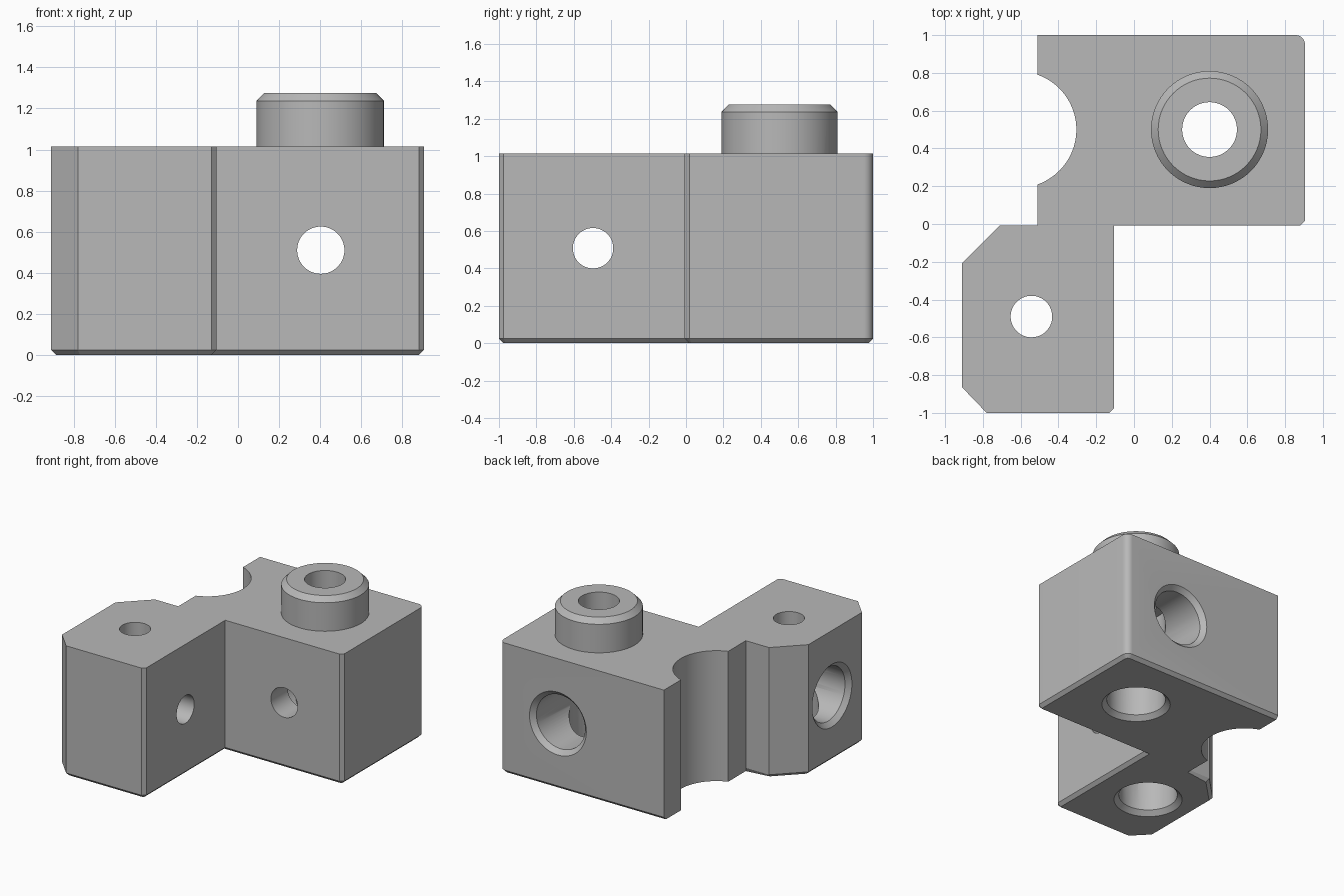
import bpy, bmesh, math
from mathutils import Vector

cube = bpy.data.objects.get("Cube")
if cube:
    bpy.data.objects.remove(cube, do_unlink=True)

grey = bpy.data.materials.new("plain grey")
grey.use_nodes = True
grey.diffuse_color = (0.48, 0.48, 0.48, 1)
grey.node_tree.nodes["Principled BSDF"].inputs["Base Color"].default_value = grey.diffuse_color

HEIGHT = 1.015
CHAMFER = 0.025


def make_object(name, bm):
    bmesh.ops.recalc_face_normals(bm, faces=bm.faces)
    mesh = bpy.data.meshes.new(name)
    bm.to_mesh(mesh)
    bm.free()
    mesh.materials.append(grey)
    obj = bpy.data.objects.new(name, mesh)
    bpy.context.collection.objects.link(obj)
    return obj


def lathe(name, profile, origin, axis, segments=64):
    """Closed solid from (distance along axis, radius) points."""
    bm = bmesh.new()
    turn = Vector((0, 0, 1)).rotation_difference(Vector(axis))
    rings = []
    for dist, radius in profile:
        ring = []
        for i in range(segments):
            a = 2 * math.pi * i / segments
            p = Vector((radius * math.cos(a), radius * math.sin(a), dist))
            ring.append(bm.verts.new(Vector(origin) + turn @ p))
        rings.append(ring)
    for low, high in zip(rings, rings[1:]):
        for i in range(segments):
            j = (i + 1) % segments
            bm.faces.new((low[i], low[j], high[j], high[i]))
    bm.faces.new(rings[0])
    bm.faces.new(rings[-1])
    return make_object(name, bm)


def arc(cx, cy, radius, start, end, steps):
    angles = [math.radians(start + (end - start) * i / steps) for i in range(steps + 1)]
    return [(cx + radius * math.cos(a), cy + radius * math.sin(a)) for a in angles]


def combine(target, tool, operation):
    mod = target.modifiers.new(operation, 'BOOLEAN')
    mod.operation = operation
    mod.solver = 'EXACT'
    mod.object = tool
    bpy.ops.object.select_all(action='DESELECT')
    bpy.context.view_layer.objects.active = target
    target.select_set(True)
    bpy.ops.object.modifier_apply(modifier=mod.name)
    bpy.data.objects.remove(tool, do_unlink=True)


# Block outline: two offset blocks, chamfered corners, round scallop on one side
outline = [(-0.71, -0.007), (-0.91, -0.207), (-0.91, -0.865), (-0.78, -1),
           (-0.13, -1), (-0.105, -0.975), (-0.105, -0.007), (0.88, -0.007),
           (0.905, 0.018)]
outline += arc(0.855, 0.95, 0.05, 0, 90, 8)
outline += [(-0.51, 1)]
outline += arc(-0.613, 0.5, 0.308, 70.5, -70.5, 32)
outline += [(-0.51, -0.007)]

bm = bmesh.new()
base = bm.faces.new([bm.verts.new((x, y, 0)) for x, y in outline])
top = bmesh.ops.extrude_face_region(bm, geom=[base])
bmesh.ops.translate(bm, vec=(0, 0, HEIGHT),
                    verts=[v for v in top["geom"] if isinstance(v, bmesh.types.BMVert)])
bmesh.ops.recalc_face_normals(bm, faces=bm.faces)


# Chamfer round the foot, except along the scalloped side
def is_foot(edge):
    mid = (edge.verts[0].co + edge.verts[1].co) / 2
    scallop = -0.52 < mid.x < -0.29 and 0 < mid.y < 0.99
    return max(v.co.z for v in edge.verts) < 0.001 and not scallop


bmesh.ops.bevel(bm, geom=[e for e in bm.edges if is_foot(e)], offset=CHAMFER,
                segments=1, affect='EDGES')
block = make_object("corner_block", bm)

# Round boss on top
boss = lathe("boss", [(0.9, 0.31), (1.237, 0.31), (1.276, 0.272)], (0.4, 0.5, 0), (0, 0, 1))
combine(block, boss, 'UNION')

# Stepped bores: wide countersunk mouth, then a narrow through hole
bores = [
    ((0.4, 0.5, 0), (0, 0, 1), 0.81, 0.145),
    ((0.403, 1, 0.51), (0, -1, 0), 0.8, 0.115),
    ((-0.543, -0.49, 0), (0, 0, 1), 0.81, 0.11),
    ((-0.91, -0.497, 0.508), (1, 0, 0), 0.6, 0.108),
]
for index, (origin, axis, depth, narrow) in enumerate(bores):
    wide = 0.21 - 0.0004 * index
    cutter = lathe("bore_cutter", [(-0.05, wide + 0.085), (0.035, wide), (depth, wide),
                                   (depth, narrow), (1.5, narrow)], origin, axis)
    combine(block, cutter, 'DIFFERENCE')

bpy.ops.object.select_all(action='DESELECT')
block.select_set(True)
bpy.context.view_layer.objects.active = block
bpy.ops.object.shade_smooth_by_angle(angle=math.radians(25))
